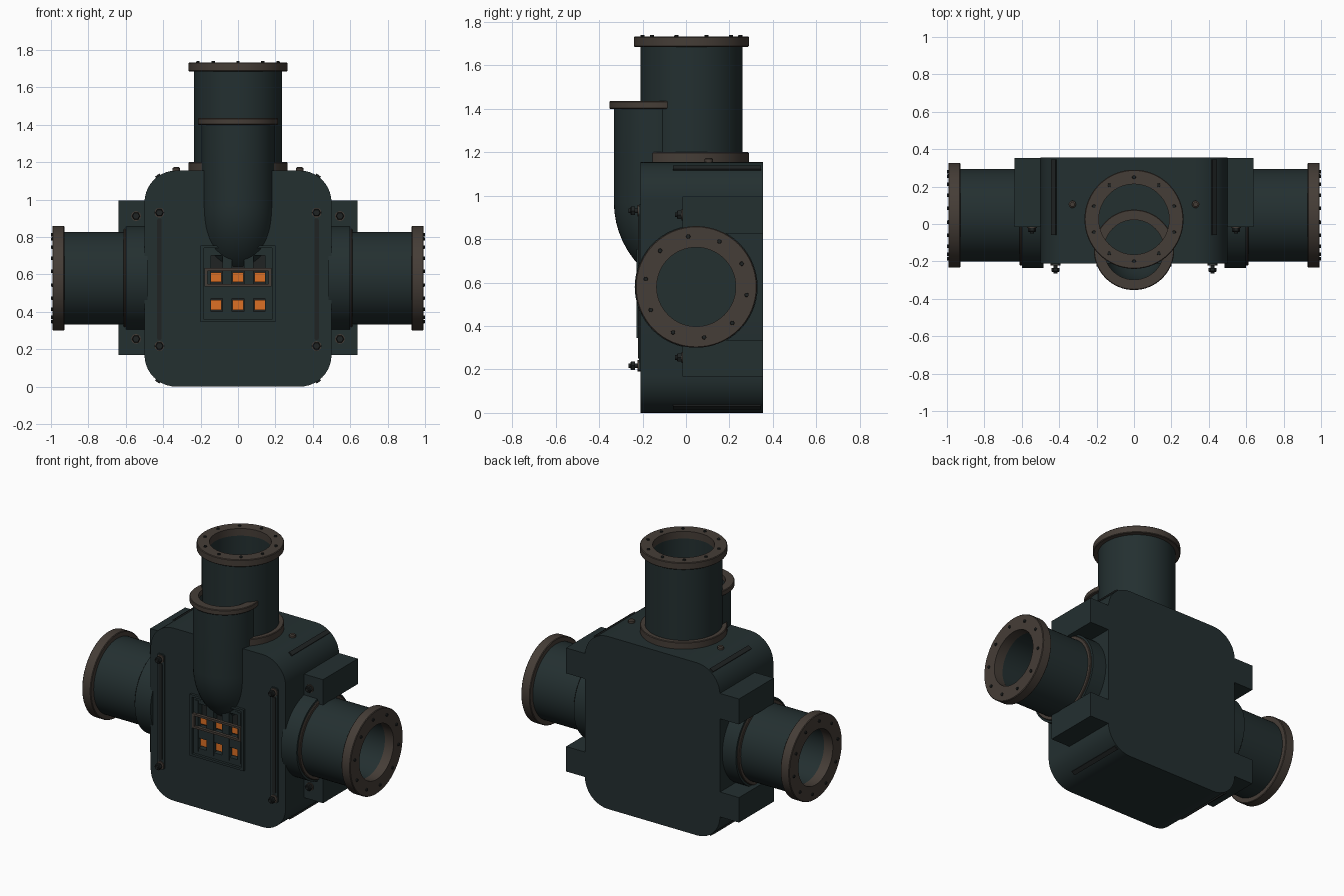
import bpy, bmesh, math
from mathutils import Matrix, Vector

if "Cube" in bpy.data.objects:
    bpy.data.objects.remove(bpy.data.objects["Cube"])


def mat(name, rgb):
    m = bpy.data.materials.new(name)
    m.diffuse_color = (*rgb, 1)
    m.use_nodes = True
    m.node_tree.nodes["Principled BSDF"].inputs["Base Color"].default_value = m.diffuse_color
    return m


GREEN = mat("dark_green_paint", (0.017, 0.029, 0.030))
BROWN = mat("brown_metal", (0.060, 0.047, 0.038))
DARK = mat("dark_steel", (0.014, 0.017, 0.017))
ORANGE = mat("orange_glow", (0.72, 0.16, 0.018))


def finish(name, bm, material, smooth=True):
    bmesh.ops.recalc_face_normals(bm, faces=bm.faces)
    me = bpy.data.meshes.new(name)
    bm.to_mesh(me)
    bm.free()
    me.materials.append(material)
    ob = bpy.data.objects.new(name, me)
    bpy.context.collection.objects.link(ob)
    if smooth:
        bpy.ops.object.select_all(action='DESELECT')
        ob.select_set(True)
        bpy.context.view_layer.objects.active = ob
        bpy.ops.object.shade_smooth_by_angle(angle=math.radians(35))
    return ob


def add_box(bm, x0, x1, y0, y1, z0, z1):
    size = Matrix.Diagonal((x1 - x0, y1 - y0, z1 - z0, 1))
    mid = Matrix.Translation(((x0 + x1) / 2, (y0 + y1) / 2, (z0 + z1) / 2))
    return bmesh.ops.create_cube(bm, size=1, matrix=mid @ size)["verts"]


def box(name, material, *dims):
    bm = bmesh.new()
    add_box(bm, *dims)
    return finish(name, bm, material, False)


def axis(d, at):
    return Matrix.Translation(at) @ Vector((0, 0, 1)).rotation_difference(Vector(d)).to_matrix().to_4x4()


def lathe(name, material, profile, matrix, n=64, closed=False):
    """Revolve (radius, height) points; open ends are capped unless closed."""
    bm = bmesh.new()
    rings = [[bm.verts.new(matrix @ Vector((r * math.cos(2 * math.pi * i / n), r * math.sin(2 * math.pi * i / n), h)))
              for i in range(n)] for r, h in profile]
    pairs = list(zip(rings, rings[1:]))
    if closed:
        pairs.append((rings[-1], rings[0]))
    else:
        bm.faces.new(rings[0])
        bm.faces.new(rings[-1])
    for a, b in pairs:
        for i in range(n):
            j = (i + 1) % n
            bm.faces.new((a[i], a[j], b[j], b[i]))
    return finish(name, bm, material)


def ring(name, material, r_out, r_in, h0, h1, matrix, c=0.004):
    lathe(name, material, [(r_in, h0), (r_out - c, h0), (r_out, h0 + c), (r_out, h1 - c), (r_out - c, h1), (r_in, h1)],
          matrix, closed=True)


def bolt_circle(name, radius, h0, h1, matrix, start=9, count=10):
    bm = bmesh.new()
    for i in range(count):
        a = math.radians(start + 360 * i / count)
        bmesh.ops.create_cone(bm, cap_ends=True, segments=10, radius1=0.011, radius2=0.009, depth=h1 - h0,
                              matrix=matrix @ Matrix.Translation((radius * math.cos(a), radius * math.sin(a), (h0 + h1) / 2)))
    finish(name, bm, DARK)


def hex_bolt(name, x, y, z, reach):
    """Washer, shank and hex nut pointing to the front."""
    m = axis((0, -1, 0), (x, y, z))
    lathe(name + "_washer", BROWN, [(0.026, -0.003), (0.026, 0.006)], m, 20)
    lathe(name + "_shank", DARK, [(0.011, 0), (0.011, reach)], m, 12)
    lathe(name + "_nut", DARK, [(0.022, reach - 0.03), (0.022, reach - 0.012), (0.018, reach - 0.008)], m, 6)


def rounded(bm, w, z0, z1, r, y0, y1, cx=0, n=10):
    """Rounded rectangle in xz, extruded along y."""
    pts = []
    for k, (sx, sz) in enumerate(((1, 1), (-1, 1), (-1, -1), (1, -1))):
        px, pz = cx + sx * (w - r), (z1 - r if sz > 0 else z0 + r)
        for i in range(n + 1):
            a = math.pi / 2 * (k + i / n)
            pts.append((px + r * math.cos(a), pz + r * math.sin(a)))
    front = [bm.verts.new((x, y0, z)) for x, z in pts]
    back = [bm.verts.new((x, y1, z)) for x, z in pts]
    bm.faces.new(front)
    bm.faces.new(back)
    for i in range(len(pts)):
        j = (i + 1) % len(pts)
        bm.faces.new((front[i], front[j], back[j], back[i]))


# Main housing with the grille pocket cut into its front
bm = bmesh.new()
rounded(bm, 0.5, 0.0, 1.155, 0.17, -0.21, 0.355)
body = finish("housing", bm, GREEN)
cutter = box("pocket_cutter", DARK, -0.165, 0.165, -0.3, -0.17, 0.38, 0.72)
mod = body.modifiers.new("pocket", 'BOOLEAN')
mod.operation, mod.object, mod.solver = 'DIFFERENCE', cutter, 'EXACT'
bpy.context.view_layer.objects.active = body
bpy.ops.object.modifier_apply(modifier="pocket")
bpy.data.objects.remove(cutter)

# Grille: backing, frame, lattice bars and glowing windows
box("grille_backing", DARK, -0.165, 0.165, -0.175, -0.169, 0.38, 0.72)
bm = bmesh.new()
for s in (-1, 1):
    add_box(bm, *sorted((s * 0.182, s * 0.2)), -0.227, -0.2, 0.345, 0.755)
    add_box(bm, *sorted((s * 0.145, s * 0.168)), -0.215, -0.17, 0.38, 0.72)
    add_box(bm, s * 0.0575 - 0.026, s * 0.0575 + 0.026, -0.212, -0.17, 0.38, 0.72)
for z0, z1 in ((0.345, 0.36), (0.74, 0.755)):
    add_box(bm, -0.182, 0.182, -0.227, -0.2, z0, z1)
for z0, z1 in ((0.378, 0.402), (0.47, 0.545), (0.7, 0.722)):
    add_box(bm, -0.165, 0.165, -0.211, -0.17, z0, z1)
finish("grille_frame", bm, GREEN, False)
bm = bmesh.new()
for x in (-0.118, 0, 0.118):
    for z in (0.437, 0.585):
        add_box(bm, x - 0.029, x + 0.029, -0.192, -0.184, z - 0.026, z + 0.026)
finish("glowing_windows", bm, ORANGE, False)
bm = bmesh.new()
for z in (0.543, 0.626):
    add_box(bm, -0.178, 0.178, -0.23, -0.208, z - 0.007, z + 0.007)
for x in (-0.171, 0.171):
    add_box(bm, x - 0.007, x + 0.007, -0.23, -0.208, 0.543, 0.626)
finish("window_guard", bm, BROWN, False)

# Top pipe with flanges
top = axis((0, 0, 1), (0, 0.025, 0))
lathe("top_pipe", GREEN, [(0.235, 1.15), (0.235, 1.7), (0.19, 1.7), (0.19, 1.16)], top)
ring("top_pipe_base_flange", BROWN, 0.265, 0.23, 1.15, 1.2, top)
ring("top_pipe_flange", BROWN, 0.265, 0.188, 1.685, 1.733, top)
bolt_circle("top_flange_bolts", 0.225, 1.725, 1.74, top, 18)

# Front pipe: straight run, then an elbow turning back into the housing
N, R, C = 48, 0.228, Vector((0, 0.091, 0.97))
bm = bmesh.new()
path = [(Vector((0, C.y - R, 1.42)), 0)]
path += [(C + Vector((0, -R * math.cos(t), -R * math.sin(t))), t) for t in [math.pi / 2 * i / 14 for i in range(15)]]
outer, inner = [[[bm.verts.new(p + r * Vector((math.cos(a), math.sin(a) * math.cos(t), math.sin(a) * math.sin(t))))
                  for a in [2 * math.pi * i / N for i in range(N)]] for p, t in path] for r in (0.195, 0.165)]
rings = outer[::-1] + inner
for a, b in zip(rings, rings[1:]):
    for i in range(N):
        j = (i + 1) % N
        bm.faces.new((a[i], a[j], b[j], b[i]))
finish("front_pipe", bm, GREEN)
ring("front_pipe_collar", BROWN, 0.215, 0.16, 1.4, 1.435, axis((0, 0, 1), (0, -0.138, 0)))

for s, side in ((-1, "left"), (1, "right")):
    # Side pipes, hubs and flanges
    m = axis((1, 0, 0), (0, 0.047, 0.58))
    m = Matrix.Diagonal((s, 1, 1, 1)) @ m
    lathe(side + "_hub", GREEN, [(0.283, 0.483), (0.283, 0.6), (0.24, 0.6)], m)
    ring(side + "_hub_ring", BROWN, 0.27, 0.24, 0.598, 0.612, m)
    lathe(side + "_pipe", GREEN, [(0.248, 0.5), (0.248, 0.95), (0.185, 0.95), (0.185, 0.62)], m)
    ring(side + "_pipe_flange", BROWN, 0.28, 0.182, 0.928, 0.993, m)
    bolt_circle(side + "_flange_bolts", 0.235, 0.985, 1.0, m)

    # Mounting blocks with bolts
    for level, z0, z1, zb in (("upper", 0.825, 0.995, 0.912), ("lower", 0.168, 0.335, 0.255)):
        name = f"{side}_{level}_block"
        box(name, GREEN, *sorted((s * 0.49, s * 0.64)), -0.015, 0.354, z0, z1)
        hex_bolt(name + "_bolt", s * 0.545, -0.015, zb, 0.035)

    # Front rails with bolts at both ends
    bm = bmesh.new()
    rounded(bm, 0.026, 0.19, 0.96, 0.012, -0.217, -0.2, s * 0.42, 4)
    finish(side + "_front_rail", bm, GREEN)
    bm = bmesh.new()
    rounded(bm, 0.012, 0.25, 0.9, 0.01, -0.222, -0.21, s * 0.42, 4)
    finish(side + "_front_rail_rib", bm, DARK)
    for z in (0.93, 0.217):
        hex_bolt(f"{side}_rail_bolt_{'top' if z > 0.5 else 'bottom'}", s * 0.42, -0.217, z, 0.047)

    # Corner ribs along the rounded edges, and top studs
    bm = bmesh.new()
    for up in (-1, 1):
        a = math.radians(55)
        vs = add_box(bm, -0.014, 0.014, -0.06, 0.345, -0.006, 0.006)
        tilt = Matrix.Rotation(s * up * (math.pi / 2 - a), 4, 'Y')
        pos = Vector((s * (0.33 + 0.172 * math.cos(a)), 0, 0.5775 + up * (0.4075 + 0.172 * math.sin(a))))
        bmesh.ops.transform(bm, verts=vs, matrix=Matrix.Translation(pos) @ tilt)
    finish(side + "_corner_ribs", bm, DARK, False)
    stud = axis((0, 0, 1), (s * 0.33, 0.105, 0))
    lathe(side + "_top_stud", BROWN, [(0.02, 1.15), (0.02, 1.168), (0.012, 1.174)], stud, 12)
